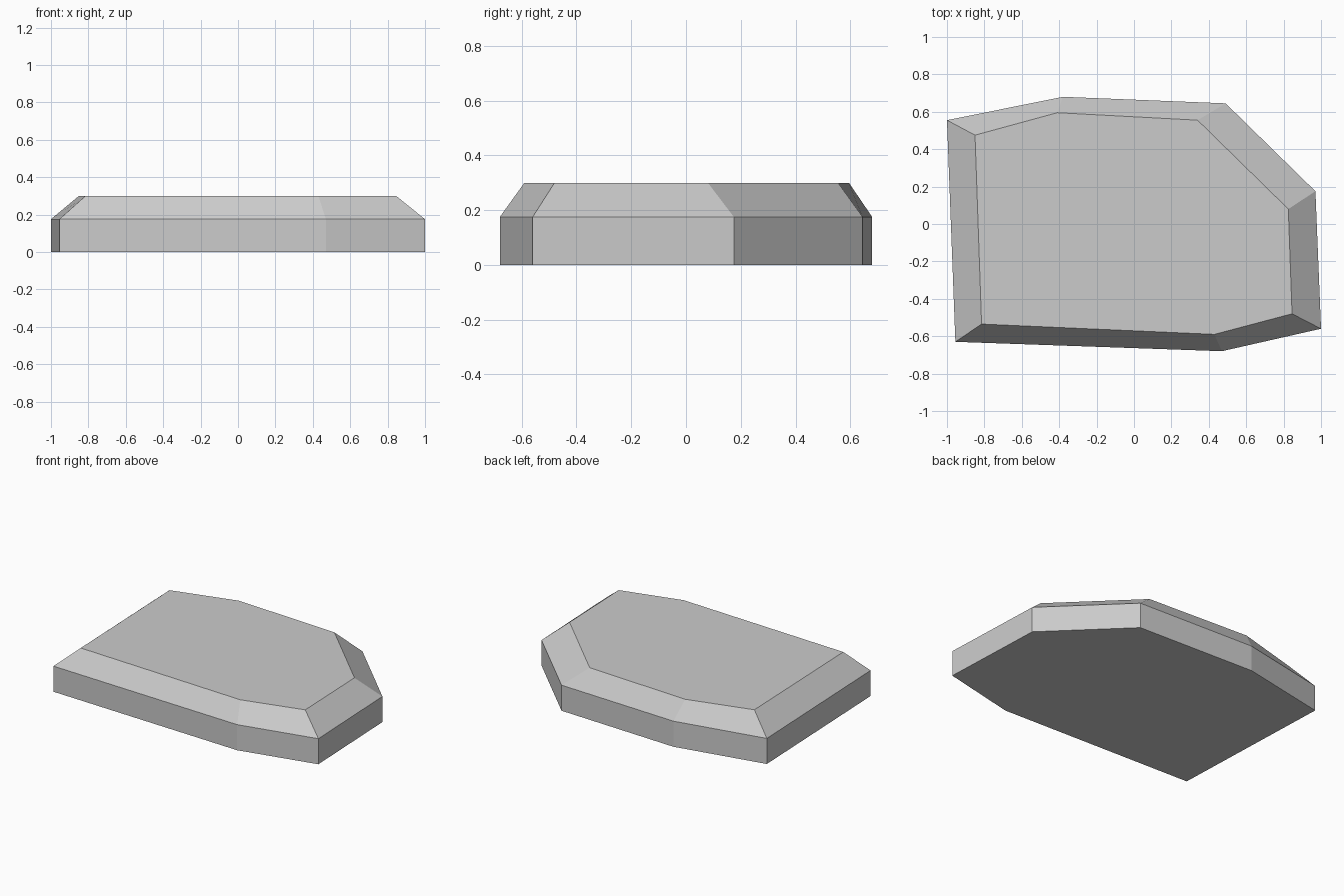
import bpy
import bmesh

cube = bpy.data.objects.get("Cube")
if cube:
    bpy.data.objects.remove(cube, do_unlink=True)

# Stone colour
stone = bpy.data.materials.new("stone grey")
stone.use_nodes = True
grey = (0.6, 0.6, 0.6, 1)
stone.diffuse_color = grey
stone.node_tree.nodes["Principled BSDF"].inputs["Base Color"].default_value = grey

# Irregular outline of the slab and of its smaller flat top
outline = [(-0.955, -0.63), (0.47, -0.68), (1.0, -0.56), (0.97, 0.175),
           (0.49, 0.645), (-0.38, 0.68), (-1.0, 0.555)]
top_outline = [(-0.815, -0.535), (0.43, -0.59), (0.845, -0.48), (0.825, 0.08),
               (0.34, 0.555), (-0.41, 0.595), (-0.85, 0.475)]
levels = [(outline, 0), (outline, 0.175), (top_outline, 0.3)]

# Rings joined by wall and bevel faces, capped at both ends
bm = bmesh.new()
rings = [[bm.verts.new((x, y, z)) for x, y in points] for points, z in levels]
count = len(outline)
for lower, upper in zip(rings, rings[1:]):
    for i in range(count):
        j = (i + 1) % count
        bm.faces.new((lower[i], lower[j], upper[j], upper[i]))
bm.faces.new(rings[-1])
bm.faces.new(rings[0][::-1])
bmesh.ops.recalc_face_normals(bm, faces=bm.faces)

mesh = bpy.data.meshes.new("stone_slab")
bm.to_mesh(mesh)
bm.free()
mesh.materials.append(stone)
slab = bpy.data.objects.new("stone_slab", mesh)
bpy.context.collection.objects.link(slab)
